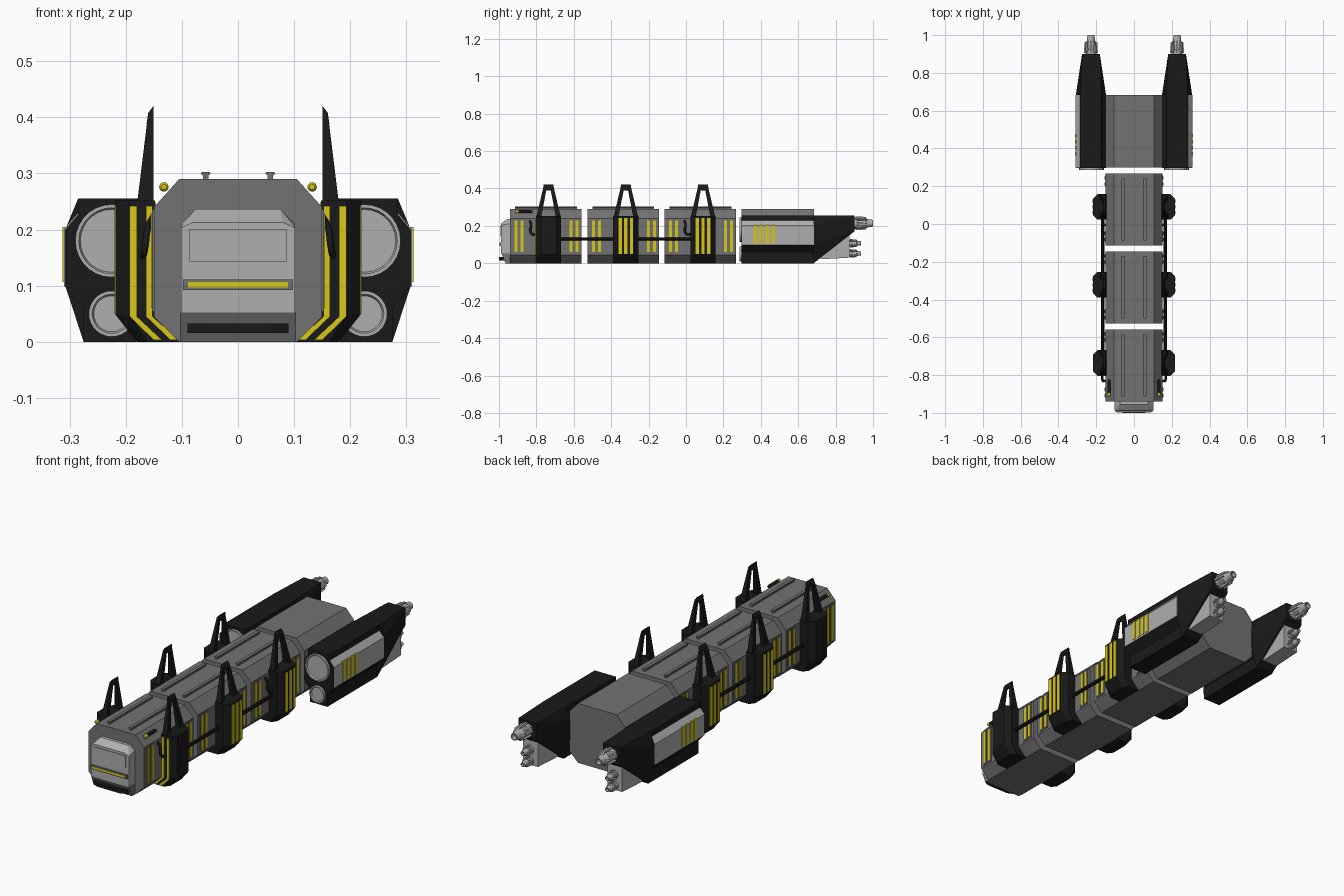
import bpy, bmesh, math
from mathutils import Vector

if "Cube" in bpy.data.objects:
    bpy.data.objects.remove(bpy.data.objects["Cube"])


def material(name, rgb):
    m = bpy.data.materials.new(name)
    m.diffuse_color = (*rgb, 1)
    m.use_nodes = True
    m.node_tree.nodes["Principled BSDF"].inputs["Base Color"].default_value = m.diffuse_color
    return m


GREY = material("hull_grey", (0.17, 0.17, 0.17))
LIGHT = material("light_grey", (0.43, 0.43, 0.43))
BLACK = material("black", (0.01, 0.01, 0.01))
YELLOW = material("yellow", (0.68, 0.57, 0.01))


def finish(name, bm, mat, mirror=True):
    bmesh.ops.recalc_face_normals(bm, faces=bm.faces)
    me = bpy.data.meshes.new(name)
    bm.to_mesh(me)
    bm.free()
    me.materials.append(mat)
    ob = bpy.data.objects.new(name, me)
    bpy.context.collection.objects.link(ob)
    if mirror:
        ob.modifiers.new("mirror", "MIRROR").use_mirror_merge = False
    return ob


def hull(name, pts, mat, mirror=True):
    """Convex solid around the given points."""
    bm = bmesh.new()
    for p in pts:
        bm.verts.new(p)
    res = bmesh.ops.convex_hull(bm, input=bm.verts)
    junk = {v for v in res["geom_interior"] + res["geom_unused"] if isinstance(v, bmesh.types.BMVert)}
    bmesh.ops.delete(bm, geom=list(junk), context="VERTS")
    bmesh.ops.dissolve_limit(bm, angle_limit=0.01, verts=bm.verts, edges=bm.edges)
    return finish(name, bm, mat, mirror)


def box(name, x, y, z, mat, mirror=True):
    return hull(name, [(a, b, c) for a in x for b in y for c in z], mat, mirror)


def extrude_y(name, profile, y0, y1, mat, mirror=True):
    """Extrude an x-z profile along y."""
    bm = bmesh.new()
    f = bm.faces.new([bm.verts.new((x, y0, z)) for x, z in profile])
    res = bmesh.ops.extrude_face_region(bm, geom=[f])
    moved = [g for g in res["geom"] if isinstance(g, bmesh.types.BMVert)]
    bmesh.ops.translate(bm, verts=moved, vec=(0, y1 - y0, 0))
    if len(bm.faces) == len(profile) + 1:
        bm.faces.new([v for v in bm.verts if abs(v.co.y - y0) < 1e-6])
    return finish(name, bm, mat, mirror)


def lathe(name, cx, cz, profile, sides, mat):
    """Revolve (radius, y) points around a lengthwise axis."""
    bm = bmesh.new()
    rings = []
    for r, y in profile:
        rings.append([bm.verts.new((cx + r * math.cos(2 * math.pi * i / sides), y,
                                    cz + r * math.sin(2 * math.pi * i / sides))) for i in range(sides)])
    for a, b in zip(rings, rings[1:]):
        for i in range(sides):
            j = (i + 1) % sides
            bm.faces.new((a[i], a[j], b[j], b[i]))
    bm.faces.new(rings[0])
    bm.faces.new(rings[-1])
    return finish(name, bm, mat)


def tube(name, pts, r, mat):
    cu = bpy.data.curves.new(name, "CURVE")
    cu.dimensions = "3D"
    cu.bevel_depth, cu.bevel_resolution, cu.use_fill_caps = r, 2, True
    sp = cu.splines.new("BEZIER")
    sp.bezier_points.add(len(pts) - 1)
    for bp, p in zip(sp.bezier_points, pts):
        bp.co = p
        bp.handle_left_type = bp.handle_right_type = "AUTO"
    cu.resolution_u = 5
    cu.materials.append(mat)
    ob = bpy.data.objects.new(name, cu)
    bpy.context.collection.objects.link(ob)


# Octagonal hull segments
half = [(.105, 0), (.15, .045), (.15, .24), (.105, .29)]
octagon = half + [(-x, z) for x, z in reversed(half)]
segments = [(-.94, -.558), (-.526, -.145), (-.114, .268)]
for y0, y1 in segments:
    extrude_y("hull_segment", octagon, y0, y1, GREY, False)
extrude_y("rear_hull", octagon, .298, .684, GREY, False)

for n, (y0, y1) in enumerate(segments):
    mid = (y0 + y1) / 2
    # Roof rails and side windows
    ya, yb = mid - .165, mid + .165
    box("roof_rail_stem", (.053, .062), (ya, yb), (.288, .297), GREY)
    hull("roof_rail_cap", [(x, y, z) for y in (ya, yb) for x, z in
                           [(.049, .299), (.066, .299), (.05, .303), (.065, .303), (.055, .295), (.06, .295)]], GREY)
    for d in (-.16, -.128, .134, .166):
        y = mid + d
        box("window_frame", (.148, .153), (y - .013, y + .013), (.054, .236), GREY)
        box("window_strip", (.148, .155), (y - .008, y + .008), (.06, .23), YELLOW)

    # Side clamp with chamfered outer corners
    c = mid + .014
    top = [(.148, .068), (.193, .068), (.218, .043)]
    low = [(.105, .068), (.162, .068), (.18, .043)]
    hull("clamp", [(x, c + s * y, z) for s in (-1, 1) for pts, zs in ((top, (.048, .252)), (low, (0,)))
                   for x, y in pts for z in zs], BLACK)
    if n:
        for d in (-.03, 0, .03):
            box("clamp_stripe", (.214, .2205), (c + d - .009, c + d + .009), (.05, .243), YELLOW)
    else:
        for x0, x1, b0, b1 in ((.152, .164, .106, .12), (.18, .193, .135, .15)):
            extrude_y("front_stripe", [(x0, .242), (x1, .242), (x1, .045), (b1, .003), (b0, .003), (x0, .045)],
                      c - .071, c - .066, YELLOW)
    # A-shaped fin
    for s in (-1, 1):
        hull("fin_leg", [(x, c + s * y, z) for xs, ys, z in
                         (((.151, .18), (.066, .04), .245), ((.151, .161), (.029, .01), .4))
                         for x in xs for y in ys], BLACK)
    hull("fin_cap", [(x, c + s * y, z) for s in (-1, 1) for x, y, z in
                     ((.151, .031, .388), (.163, .031, .388), (.151, .026, .42), (.16, .027, .408))], BLACK)
    # Looped hose ahead of the first and last clamps
    if n != 1:
        tube_pts = [(.168, c - .06, .16), (.168, c - .085, .155), (.165, c - .097, .172),
                    (.16, c - .093, .205), (.148, c - .1, .228)]
        for s in (-1, 1):
            tube("hose", [(s * x, y, z) for x, y, z in tube_pts], .006, BLACK)

# Long pipe linking the clamps
lathe("side_pipe", .166, .13, [(.009, -.736), (.009, .09)], 10, BLACK)

# Nose cab, window, light bar and bumper
hull("nose", [(s * x, y, z) for s in (-1, 1) for x, y, z in
              [(.102, -.935, .052), (.102, -.935, .21), (.075, -.935, .237), (.075, -.955, .237),
               (.102, -.955, .21), (.102, -.988, .052), (.102, -.988, .203), (.08, -.988, .213)]], LIGHT, False)
hull("chin", [(s * .103, y, z) for s in (-1, 1) for y, z in
              [(-.935, .0), (-.935, .052), (-.986, .052), (-.965, .0)]], GREY, False)
box("windscreen", (-.087, .087), (-.991, -.98), (.143, .201), LIGHT, False)
box("light_bar_frame", (-.098, .098), (-.996, -.98), (.092, .111), GREY, False)
box("light_bar", (-.089, .089), (-.998, -.98), (.097, .107), YELLOW, False)
hull("bumper", [(s * x, y, z) for s in (-1, 1) for x, y in ((.09, -.96), (.09, -.985), (.06, -1.0))
                for z in (.016, .033)], BLACK, False)

# Roof headlights
lathe("headlight_body", .132, .276, [(.007, -.9), (.008, -.89), (.008, -.83), (.005, -.822)], 12, BLACK)
lathe("headlight_lens", .132, .276, [(.005, -.912), (.0085, -.907), (.0085, -.895)], 12, YELLOW)

# Engine pods
CX = .228
pod_half = [(.047, 0), (.047, .06), (.08, .1), (.08, .2), (.057, .227), (.057, .255)]
pod = [(CX + x, z) for x, z in pod_half] + [(CX - x, z) for x, z in reversed(pod_half)]
extrude_y("engine_pod", pod, .297, .684, BLACK)
extrude_y("pod_panel", [(.286, .229), (.31, .201), (.31, .099), (.3, .099), (.3, .2), (.28, .225)],
          .299, .684, LIGHT)
for i in range(4):
    y = .371 + i * .032
    box("pod_slat", (.304, .313), (y - .009, y + .009), (.107, .205), YELLOW)

# Tapering pod tail
hull("pod_tail", [(CX + s * x, y, z) for s in (-1, 1) for x, y, z in
                  [(.047, .682, 0), (.08, .682, .1), (.08, .682, .2), (.057, .682, .255),
                   (.047, .76, .255), (.047, .9, .255), (.047, .9, .17)]], BLACK)
hull("nozzle_bracket", [(CX + s * .04, y, z) for s in (-1, 1) for y, z in
                        [(.71, .028), (.73, .022), (.875, .03), (.875, .16), (.86, .16)]], LIGHT)

# Intakes on the pod fronts
for z, r in ((.18, .065), (.05, .041)):
    lathe("intake", CX - .003, z, [(r, .31), (r, .286), (r - .006, .286), (r - .009, .293)], 28, LIGHT)


# Ribbed thrusters at the back
def thruster(z, y, s):
    prof = [(.03, -.01), (.03, .012), (.025, .02), (.028, .055), (.022, .07), (.018, .1), (.013, .1), (.011, .08)]
    lathe("thruster", CX, z, [(r * s, y + d * s) for r, d in prof], 16, LIGHT)
    for i in range(8):
        a = math.tau * i / 8
        u, t = Vector((math.cos(a), 0, math.sin(a))), Vector((-math.sin(a), 0, math.cos(a)))
        hull("thruster_rib", [Vector((CX, y + d * s, z)) + (u * r + t * w) * s for w in (-.005, .005)
                              for r, d in ((.02, .005), (.037, .005), (.034, .06), (.02, .07))], LIGHT)


thruster(.214, .9, 1)
thruster(.107, .875, .6)
thruster(.053, .875, .6)
